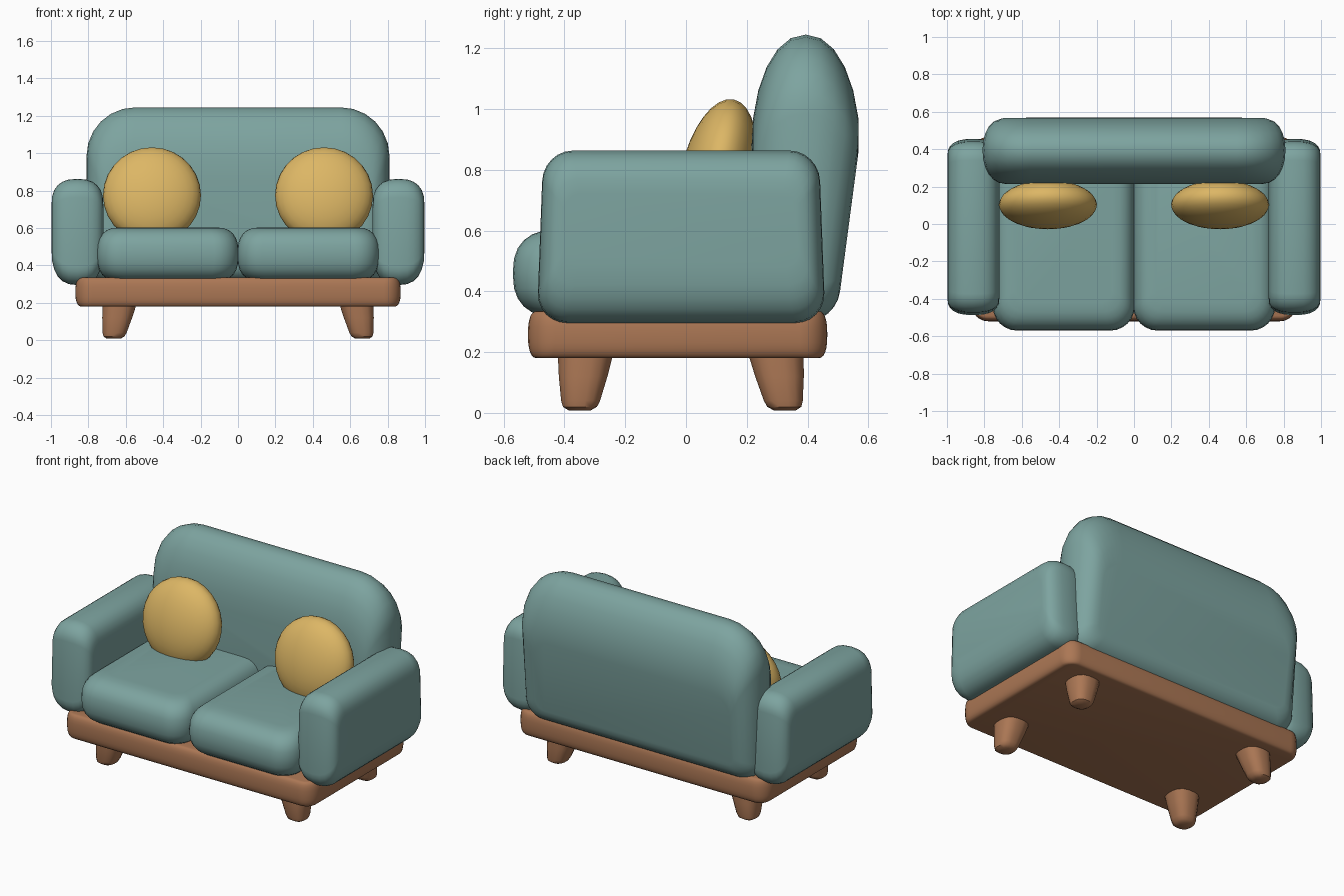
import bpy, bmesh, math
from mathutils import Vector, Matrix

if "Cube" in bpy.data.objects:
    bpy.data.objects.remove(bpy.data.objects["Cube"])


def material(name, rgb):
    m = bpy.data.materials.new(name)
    m.diffuse_color = (*rgb, 1)
    m.use_nodes = True
    m.node_tree.nodes["Principled BSDF"].inputs["Base Color"].default_value = m.diffuse_color
    return m


teal = material("teal fabric", (0.205, 0.37, 0.35))
wood = material("warm wood", (0.41, 0.185, 0.09))
gold = material("mustard fabric", (0.72, 0.47, 0.13))


def finish(name, bm, mat, angle=40):
    bmesh.ops.recalc_face_normals(bm, faces=bm.faces)
    me = bpy.data.meshes.new(name)
    bm.to_mesh(me)
    bm.free()
    me.materials.append(mat)
    ob = bpy.data.objects.new(name, me)
    bpy.context.collection.objects.link(ob)
    bpy.ops.object.select_all(action='DESELECT')
    ob.select_set(True)
    bpy.context.view_layer.objects.active = ob
    bpy.ops.object.shade_smooth_by_angle(angle=math.radians(angle))
    return ob


def loft(bm, rings):
    """Skin a list of equal-length point rings and cap both ends."""
    vs = [[bm.verts.new(p) for p in r] for r in rings]
    n = len(vs[0])
    for a, b in zip(vs, vs[1:]):
        for i in range(n):
            j = (i + 1) % n
            bm.faces.new((a[i], a[j], b[j], b[i]))
    bm.faces.new(vs[0])
    bm.faces.new(vs[-1])


def outline(u0, u1, v0, v1, r_lo, r_hi, seg=6):
    """Rounded rectangle with separate lower and upper corner radii."""
    pts = []
    for k, (u, v, su, sv, r) in enumerate(((u1, v1, -1, -1, r_hi), (u0, v1, 1, -1, r_hi),
                                           (u0, v0, 1, 1, r_lo), (u1, v0, -1, 1, r_lo))):
        for i in range(seg + 1):
            a = math.pi / 2 * (k + i / seg)
            pts.append((u + su * r + r * math.cos(a), v + sv * r + r * math.sin(a)))
    return pts


def slab(name, mat, u, v, w, axes, radius, inset, n=2.4, warp=None):
    """Padded slab: rounded outline in u-v, puffed along w. inset = (u, v low, v high)."""
    mid, half = (w[0] + w[1]) / 2, (w[1] - w[0]) / 2
    steps, rings = 12, []
    for k in range(steps + 1):
        t = math.pi * (k / steps - 0.5)
        s, c = math.sin(t), max(math.cos(t), 0)
        f = 1 - c ** (2 / n)
        h = mid + half * math.copysign(abs(s) ** (2 / n), s)
        iu, lo, hi = (i * f for i in inset)
        ring = []
        for pu, pv in outline(u[0] + iu, u[1] - iu, v[0] + lo, v[1] - hi,
                              radius[0] * (1 - f / 2), radius[1] * (1 - f / 2)):
            p = Vector()
            for axis, val in zip(axes, (pu, pv, h)):
                p["xyz".index(axis)] = val
            ring.append(warp(p) if warp else p)
        rings.append(ring)
    bm = bmesh.new()
    loft(bm, rings)
    return finish(name, bm, mat)


# wooden base
slab("base", wood, (-0.87, 0.87), (-0.52, 0.465), (0.18, 0.335), "xyz",
     (0.09, 0.09), (0.035, 0.03, 0.03), 2.5)


# backrest, its rear face tapering in towards the seat
def lean(p):
    if p.z < 0.9 and p.y > 0.395:
        p.y -= (0.9 - p.z) * 0.13 * (p.y - 0.395) / 0.175
    return p


slab("backrest", teal, (-0.81, 0.81), (0.30, 1.245), (0.215, 0.573), "xzy",
     (0.12, 0.26), (0.12, 0.1, 0.38), 2.1, lean)

for s, side in ((-1, "left"), (1, "right")):
    def flip(p):
        p.x *= s
        return p

    # arm, slightly narrower at the top
    def arm_warp(p):
        p.y = -0.0175 + (p.y + 0.0175) * (1.0 - 0.08 * (p.z - 0.4))
        return flip(p)

    slab(side + "_arm", teal, (-0.487, 0.455), (0.295, 0.863), (0.72, 0.997), "yzx",
         (0.1, 0.1), (0.08, 0.19, 0.14), 2.5, arm_warp)

    # seat cushion
    slab(side + "_seat_cushion", teal, (-0.004, 0.755), (-0.57, 0.28), (0.315, 0.603), "xyz",
         (0.13, 0.05), (0.12, 0.15, 0.05), 2.5, flip)

    # round throw pillow leaning on the backrest
    bm = bmesh.new()
    bmesh.ops.create_uvsphere(bm, u_segments=28, v_segments=16, radius=1)
    bmesh.ops.transform(bm, verts=bm.verts, matrix=(
        Matrix.Translation((0.46 * s, 0.103, 0.775)) @ Matrix.Rotation(math.radians(-12), 4, 'X')
        @ Matrix.Diagonal((0.262, 0.122, 0.262, 1)) @ Matrix.Rotation(math.pi / 2, 4, 'X')))
    finish(side + "_pillow", bm, gold)

    # splayed tapered legs with rounded feet
    for name, y_top, y_foot in (("front", -0.33, -0.35), ("back", 0.295, 0.325)):
        rings = []
        for z, r in ((0.2, 0.092), (0.12, 0.08), (0.04, 0.064), (0.02, 0.056), (0.008, 0.036)):
            k = min(1, (0.2 - z) / 0.19)
            cx, cy = 0.632 + 0.033 * k, y_top + (y_foot - y_top) * k
            rings.append([(s * (cx + a), cy + b, z) for a, b in
                          outline(-r, r, -r, r, r * 0.75, r * 0.75, 3)])
        bm = bmesh.new()
        loft(bm, rings)
        finish(f"{name}_{side}_leg", bm, wood)
